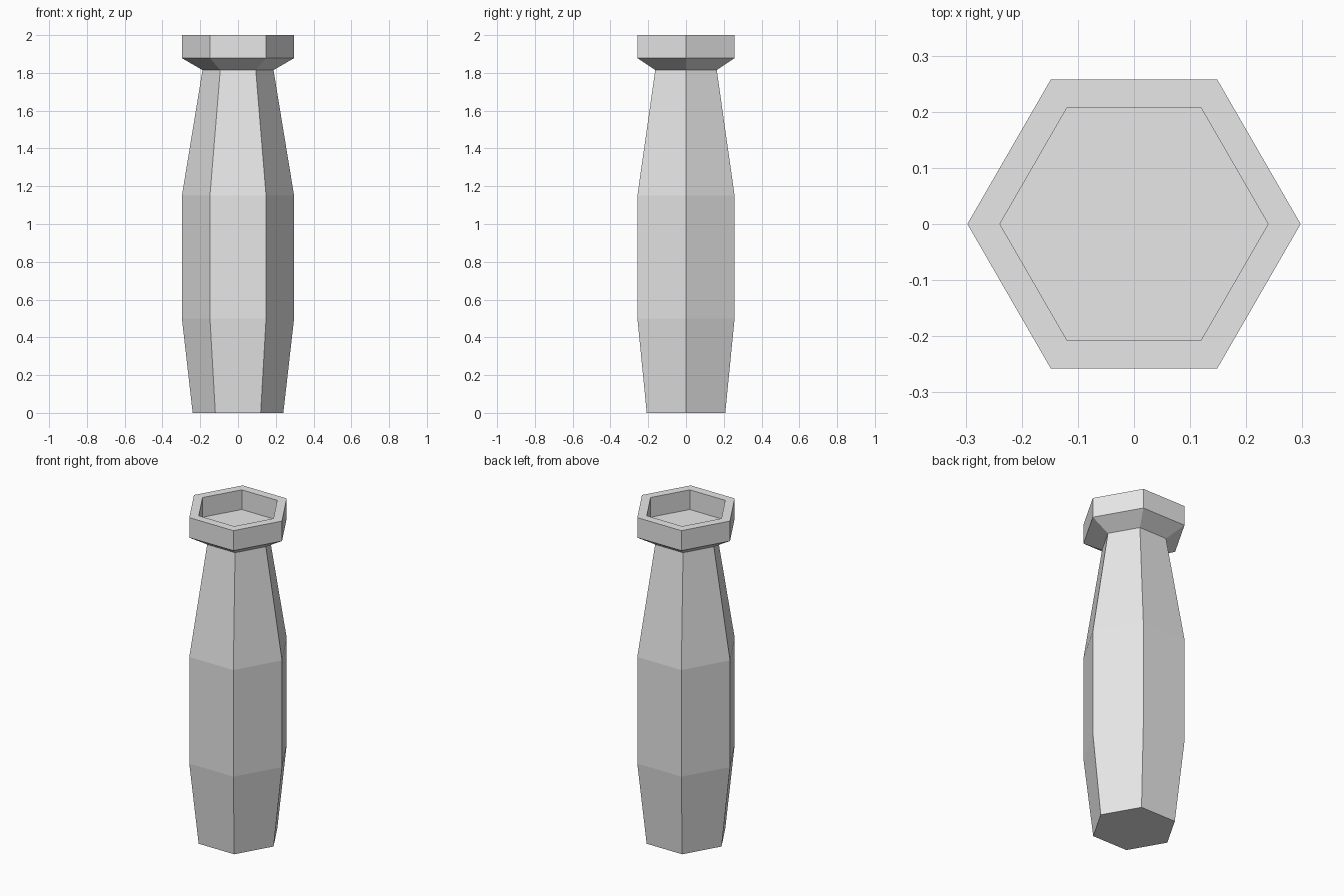
import bpy
import bmesh
import math

cube = bpy.data.objects.get("Cube")
if cube:
    bpy.data.objects.remove(cube, do_unlink=True)

SIDES = 6

# Plain grey material
grey = bpy.data.materials.new("light grey")
grey.use_nodes = True
colour = (0.8, 0.8, 0.8, 1.0)
grey.diffuse_color = colour
grey.node_tree.nodes["Principled BSDF"].inputs["Base Color"].default_value = colour

# Profile as (corner radius, height), from the base up over the rim to the recess floor
profile = [
    (0.24, 0.0),      # base
    (0.297, 0.5),     # lower belly
    (0.297, 1.15),    # upper belly
    (0.188, 1.815),   # neck
    (0.297, 1.878),   # collar underside
    (0.297, 2.0),     # outer rim
    (0.239, 2.0),     # inner rim
    (0.239, 1.88),    # recess floor
]


def hexagonal_lathe(name, profile, material):
    """Join one hexagonal ring per profile point and cap both ends."""
    bm = bmesh.new()
    rings = []
    for radius, z in profile:
        angles = [2 * math.pi * i / SIDES for i in range(SIDES)]
        rings.append([bm.verts.new((radius * math.cos(a), radius * math.sin(a), z))
                      for a in angles])
    for low, high in zip(rings, rings[1:]):
        for i in range(SIDES):
            j = (i + 1) % SIDES
            bm.faces.new((low[i], low[j], high[j], high[i]))
    bm.faces.new(rings[0][::-1])
    bm.faces.new(rings[-1])
    bmesh.ops.recalc_face_normals(bm, faces=bm.faces)
    mesh = bpy.data.meshes.new(name)
    bm.to_mesh(mesh)
    bm.free()
    mesh.materials.append(material)
    obj = bpy.data.objects.new(name, mesh)
    bpy.context.collection.objects.link(obj)
    return obj


# Faceted vase with a flared collar and shallow recess
hexagonal_lathe("vase_body", profile, grey)
